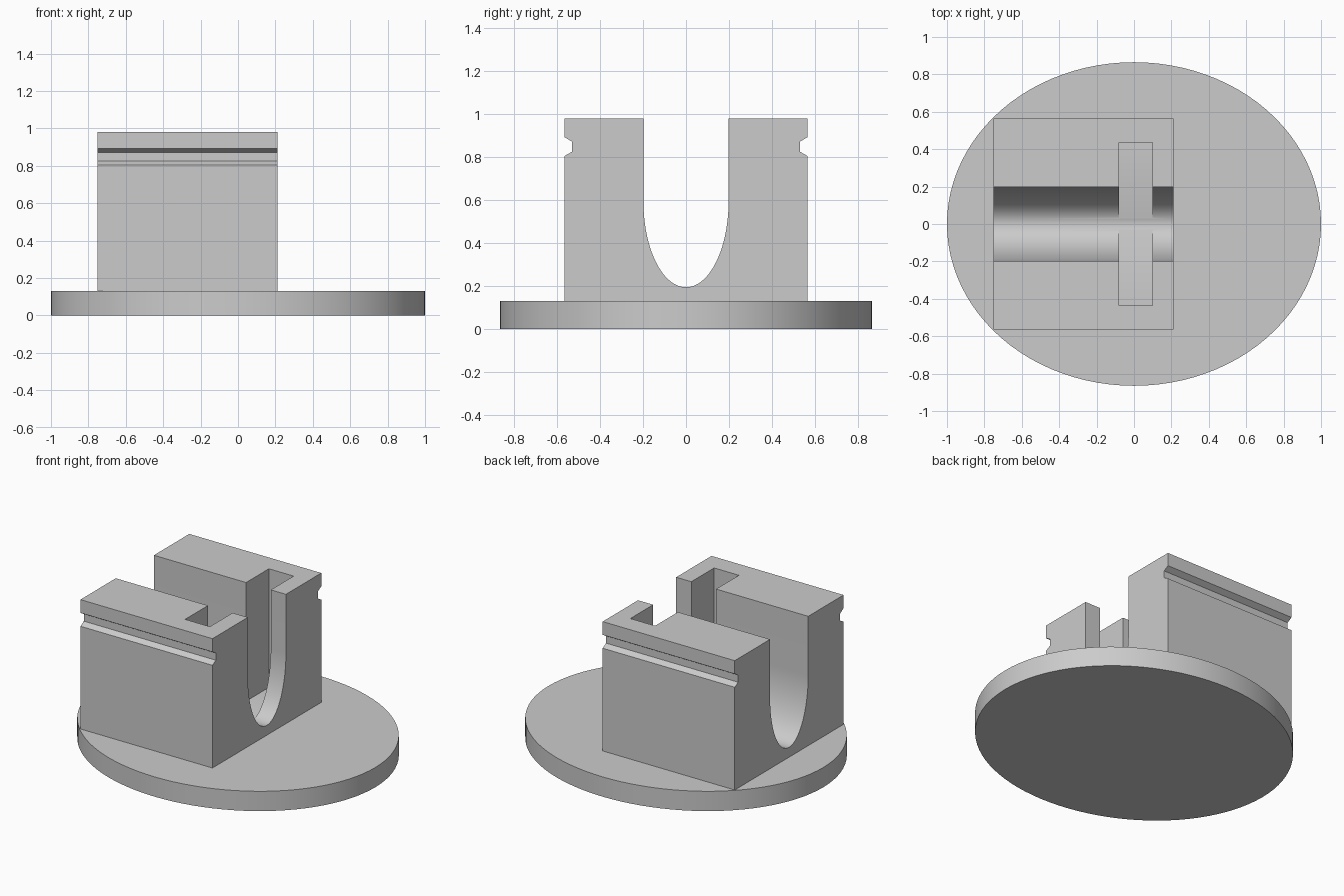
import bpy, bmesh
from math import pi, cos, sin, radians

cube = bpy.data.objects.get("Cube")
if cube:
    bpy.data.objects.remove(cube, do_unlink=True)

grey = bpy.data.materials.new("plain grey")
grey.use_nodes = True
colour = (0.6, 0.6, 0.6, 1)
grey.diffuse_color = colour
grey.node_tree.nodes["Principled BSDF"].inputs["Base Color"].default_value = colour


def extrude(name, points, direction):
    """Make a solid by sweeping a closed outline along a direction."""
    bm = bmesh.new()
    face = bm.faces.new([bm.verts.new(p) for p in points])
    swept = bmesh.ops.extrude_face_region(bm, geom=[face], use_keep_orig=True)
    verts = [g for g in swept["geom"] if isinstance(g, bmesh.types.BMVert)]
    bmesh.ops.translate(bm, verts=verts, vec=direction)
    bmesh.ops.recalc_face_normals(bm, faces=bm.faces)
    mesh = bpy.data.meshes.new(name)
    bm.to_mesh(mesh)
    bm.free()
    mesh.materials.append(grey)
    obj = bpy.data.objects.new(name, mesh)
    bpy.context.collection.objects.link(obj)
    return obj


def smooth(obj):
    bpy.ops.object.select_all(action="DESELECT")
    obj.select_set(True)
    bpy.context.view_layer.objects.active = obj
    bpy.ops.object.shade_smooth_by_angle(angle=radians(30))


# Oval base plate
base_top = 0.13
sides = 96
oval = [(cos(2 * pi * i / sides), 0.865 * sin(2 * pi * i / sides), 0) for i in range(sides)]
base = extrude("base_plate", oval, (0, 0, base_top))

# Block profile: grooved outer side, mirrored, with a rounded channel between
left, right, top = -0.75, 0.21, 0.98
outer = [(0.565, base_top), (0.565, 0.805), (0.53, 0.825), (0.53, 0.872),
         (0.565, 0.893), (0.565, top)]
steps = 48
channel = [(0.198 * cos(pi * i / steps), 0.595 - 0.4 * sin(pi * i / steps))
           for i in range(steps + 1)]
profile = (outer + [(0.198, top)] + channel + [(-0.198, top)]
           + [(-y, z) for y, z in reversed(outer)])
block = extrude("channel_block", [(left, y, z) for y, z in profile], (right - left, 0, 0))

# Cross slot cut down to the channel floor
slot = [(x, y, 0.2) for x, y in ((-0.08, -0.435), (0.10, -0.435), (0.10, 0.435), (-0.08, 0.435))]
cutter = extrude("slot_cutter", slot, (0, 0, 1))
cut = block.modifiers.new("cross slot", "BOOLEAN")
cut.operation = "DIFFERENCE"
cut.solver = "EXACT"
cut.object = cutter
bpy.context.view_layer.objects.active = block
bpy.ops.object.modifier_apply(modifier=cut.name)
bpy.data.objects.remove(cutter, do_unlink=True)

for part in (base, block):
    smooth(part)
